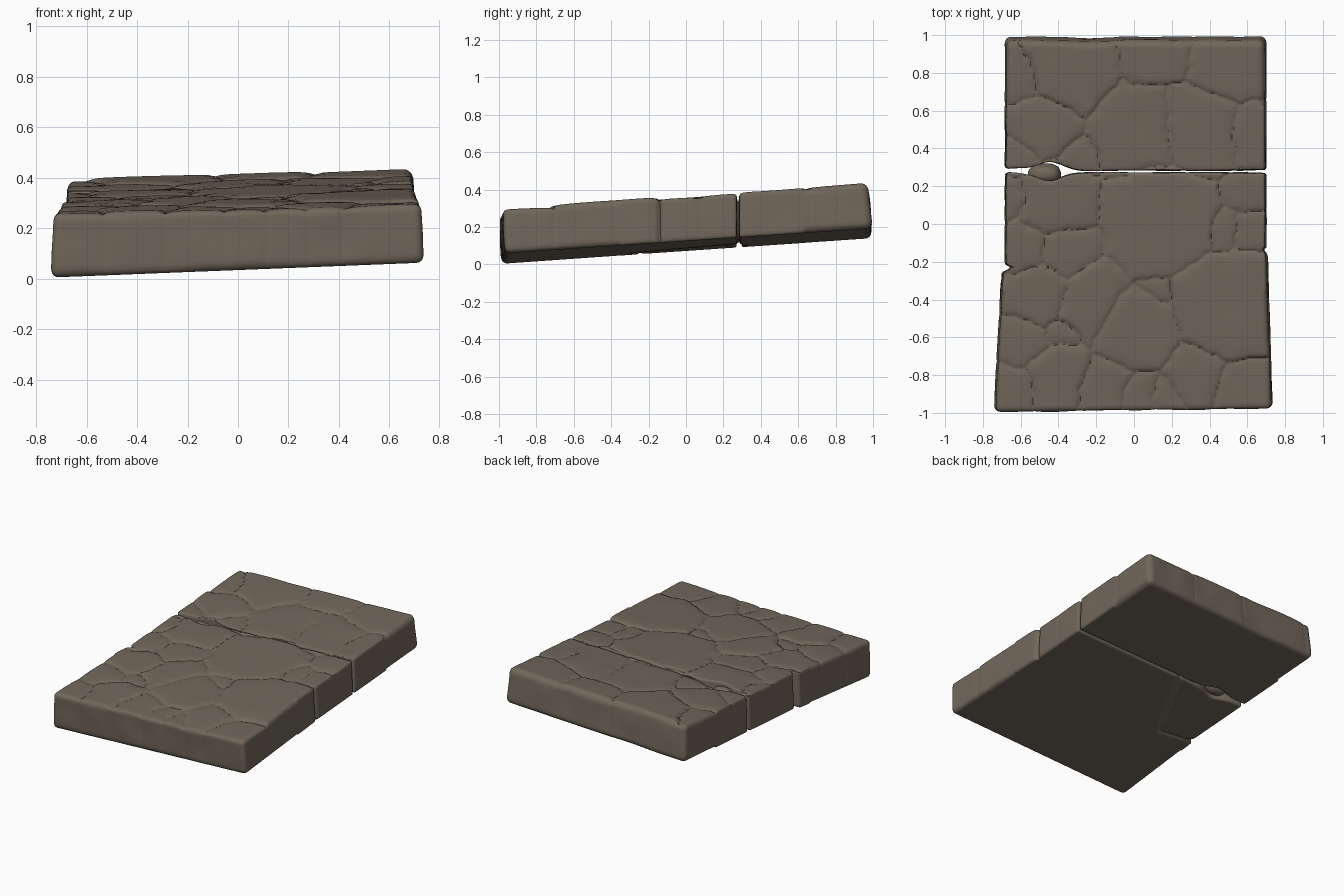
import bpy, bmesh, math, random
from mathutils import Vector, noise

if "Cube" in bpy.data.objects:
    bpy.data.objects.remove(bpy.data.objects["Cube"])

random.seed(4)
stone = bpy.data.materials.new("weathered brown stone")
stone.diffuse_color = (0.165, 0.136, 0.103, 1)
stone.use_nodes = True
stone.node_tree.nodes["Principled BSDF"].inputs["Base Color"].default_value = stone.diffuse_color

# Worn facets of the paving: centre x, y, radius, height offset
CELLS = [
    # front part
    (-.53, -.37, .15, .000), (-.60, -.62, .13, -.004), (-.66, -.88, .12, -.003),
    (-.42, -.82, .14, .002), (-.40, -.58, .04, -.006), (-.20, -.40, .16, .003),
    (.03, -.55, .20, .000), (-.14, -.86, .12, -.004), (.05, -.92, .10, -.006),
    (.18, -.93, .09, -.006), (.33, -.80, .15, -.003), (.58, -.90, .14, -.006),
    (.47, -.42, .27, .005), (.12, -.36, .09, -.003),
    # middle part
    (-.60, -.12, .13, -.002), (-.42, .10, .20, .000), (-.36, -.12, .14, -.003),
    (-.62, .12, .09, -.005), (.16, .02, .30, .003), (.59, .17, .10, -.004),
    (.60, -.03, .09, -.006), (.47, -.04, .10, -.002),
    # back part
    (-.62, .77, .10, -.005), (-.46, .52, .17, -.003), (-.62, .36, .08, -.006),
    (-.30, .36, .09, -.008), (.05, .50, .26, -.002), (.33, .50, .26, -.002),
    (.62, .48, .16, .001), (-.30, .84, .24, .004), (.10, .97, .24, .004),
    (.50, .86, .24, .004),
]
BOTTOM_CRACK = [Vector(p) for p in ((-.72, -.235), (-.45, -.28), (-.30, 0), (-.15, .28))]


def bump(t, c, w):
    return math.exp(-((t - c) / w) ** 2)


def left(y):
    base = -.683 if y > -.235 else -.70 + (y + .235) * .052
    return base + .04 * bump(y, -.235, .013)


def right(y):
    base = .70 if y > -.14 else .705 - (y + .14) * .035
    return base - .014 * bump(y, -.14, .011)


def top_z(x, y):
    return .347 + .026 * x + .069 * y


def bottom_z(x, y):
    return .0985 + .039 * x + .068 * y


def relief(x, y):
    """Returns (height offset, crack depth) of the worn paving at x, y."""
    q = Vector((x * 5, y * 5, 0))
    px = x + .035 * noise.noise(q) + .012 * noise.noise(q * 4)
    py = y + .035 * noise.noise(q + Vector((9, 3, 5))) + .012 * noise.noise(q * 4 + Vector((2, 7, 1)))
    d = sorted((math.hypot(px - cx, py - cy) - r, h) for cx, cy, r, h in CELLS)
    gap = d[1][0] - d[0][0]
    crack = .008 * math.exp(-gap / .018)
    h = d[0][1] - .006 * math.exp(-gap / .07) + .004 * noise.noise(q * .8)
    return h, crack


def bottom_groove(x, y):
    p = Vector((x, y))
    best = 9
    for a, b in zip(BOTTOM_CRACK, BOTTOM_CRACK[1:]):
        t = max(0, min(1, (p - a).dot(b - a) / (b - a).length_squared))
        best = min(best, (p - a - (b - a) * t).length)
    return .010 * math.exp(-(best / .012) ** 2)


def finish(bm, name):
    bmesh.ops.recalc_face_normals(bm, faces=bm.faces)
    me = bpy.data.meshes.new(name)
    bm.to_mesh(me)
    bm.free()
    me.materials.append(stone)
    ob = bpy.data.objects.new(name, me)
    bpy.context.collection.objects.link(ob)
    bpy.ops.object.select_all(action='DESELECT')
    ob.select_set(True)
    bpy.context.view_layer.objects.active = ob
    bpy.ops.object.shade_smooth_by_angle(angle=math.radians(50))
    return ob


def slab(name, y0, y1, nx, ny, nz, r0, r1):
    """Rounded box lattice bent to the outline, then worn by the relief."""
    half = Vector((.70, (y1(0, 1) - y0(0, 1)) / 2, .125))
    n = (nx, ny, nz)
    bm = bmesh.new()
    verts = {}

    def vert(key):
        if key in verts:
            return verts[key]
        p = Vector([(2 * key[a] / n[a] - 1) * half[a] for a in range(3)])
        r = r0 if p.y < 0 else r1
        core = Vector([max(-half[a] + r, min(half[a] - r, p[a])) for a in range(3)])
        nrm = (p - core).normalized()
        p = core + nrm * r
        u, v, w = ((p[a] / half[a] + 1) / 2 for a in range(3))
        x = -.70 + 1.40 * u
        ya, yb = y0(x, w), y1(x, w)
        y = ya + (yb - ya) * v
        x = left(y) + (right(y) - left(y)) * u
        x += (.5 - u) * .022 * (w - .3)
        z = bottom_z(x, y) + (top_z(x, y) - bottom_z(x, y)) * w
        if key[2] > 0:
            h, crack = relief(x, y)
            up = max(0, nrm.z)
            z += (h - crack) * up
            side = 1 - abs(nrm.z)
            wobble = .006 * noise.noise(Vector((x, y, z)) * 6)
            x += nrm.x * side * (wobble * .6 - crack * .5)
            y += nrm.y * side * (wobble - crack * .4)
        if nrm.z < -.5:
            z += bottom_groove(x, y)
        verts[key] = bm.verts.new((x, y, z))
        return verts[key]

    for a in range(3):                       # the six sides of the lattice
        b, c = (a + 1) % 3, (a + 2) % 3
        for end in (0, n[a]):
            for i in range(n[b]):
                for j in range(n[c]):
                    quad = []
                    for di, dj in ((0, 0), (1, 0), (1, 1), (0, 1)):
                        key = [0, 0, 0]
                        key[a], key[b], key[c] = end, i + di, j + dj
                        quad.append(vert(tuple(key)))
                    bm.faces.new(quad)
    return finish(bm, name)


# Front and middle paving, with a hollow in its back edge for the chip
slab("front_slab",
     lambda x, w: -.978 + .013 * x - .010 * w + .012 * max(0, .15 - w),
     lambda x, w: .273 - .045 * bump(x, -.47, .09),
     150, 134, 16, .030, .016)

# Back paving, leaving a narrow gap that widens at the left
slab("back_slab",
     lambda x, w: .283 + .045 * bump(x, -.46, .09) + .012 * bump(x, -.66, .1),
     lambda x, w: .996 - .024 * w - .008 * bump(x, -.25, .12),
     150, 76, 16, .016, .038)

# Loose chip stuck in the gap
bm = bmesh.new()
bmesh.ops.create_icosphere(bm, subdivisions=4, radius=1)
for v in bm.verts:
    s = Vector([math.copysign(abs(c) ** .8, c) for c in v.co])
    k = 1 + .1 * noise.noise(v.co * 1.5)
    x, y = -.47 + .088 * k * s.x, .262 + .056 * k * s.y
    mid = (top_z(x, y) + bottom_z(x, y)) / 2
    v.co = (x, y, mid + .112 * s.z)
finish(bm, "loose_chip")
